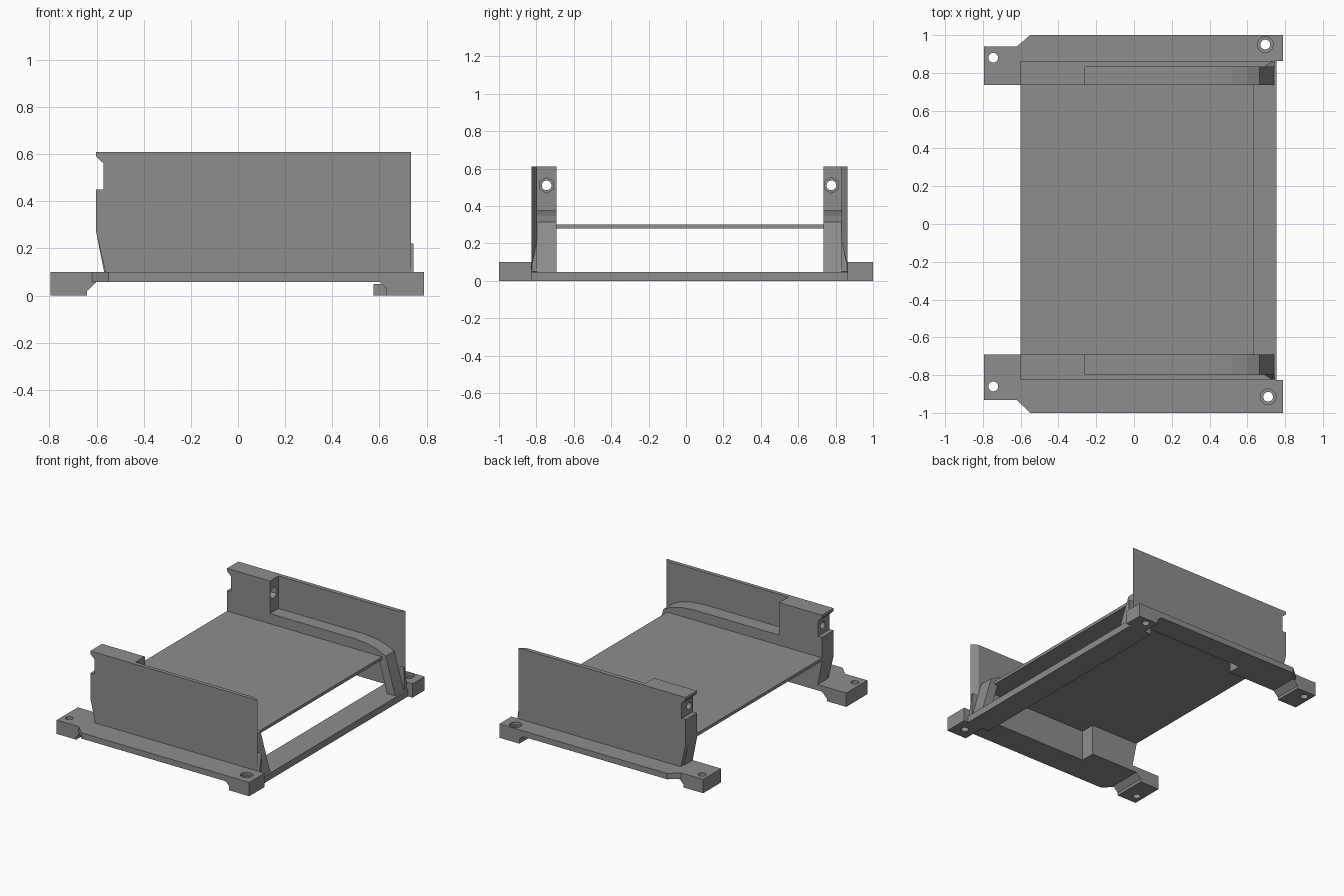
import bpy, bmesh, math
from mathutils import Vector

if "Cube" in bpy.data.objects:
    bpy.data.objects.remove(bpy.data.objects["Cube"])

grey = bpy.data.materials.new("mid_grey")
grey.diffuse_color = (0.27, 0.27, 0.27, 1)
grey.use_nodes = True
grey.node_tree.nodes["Principled BSDF"].inputs["Base Color"].default_value = grey.diffuse_color


def prism(name, pts, axis, a, b):
    """Extrude a 2D outline along an axis from a to b."""
    def place(p, d):
        return {"x": (d, p[0], p[1]), "y": (p[0], d, p[1]), "z": (p[0], p[1], d)}[axis]
    bm = bmesh.new()
    lo = [bm.verts.new(place(p, a)) for p in pts]
    hi = [bm.verts.new(place(p, b)) for p in pts]
    n = len(pts)
    bm.faces.new(lo)
    bm.faces.new(hi)
    for i in range(n):
        j = (i + 1) % n
        bm.faces.new((lo[i], lo[j], hi[j], hi[i]))
    bmesh.ops.recalc_face_normals(bm, faces=bm.faces)
    me = bpy.data.meshes.new(name)
    bm.to_mesh(me)
    bm.free()
    me.materials.append(grey)
    ob = bpy.data.objects.new(name, me)
    bpy.context.collection.objects.link(ob)
    return ob


def box(name, x0, x1, y0, y1, z0, z1):
    return prism(name, [(x0, y0), (x1, y0), (x1, y1), (x0, y1)], "z", z0, z1)


def ring(u, v, r, n, turn=0):
    return [(u + r * math.cos(turn + math.tau * k / n),
             v + r * math.sin(turn + math.tau * k / n)) for k in range(n)]


def cut(ob, cutter):
    """Subtract the cutter and discard it."""
    m = ob.modifiers.new("cut", "BOOLEAN")
    m.operation, m.solver, m.object = "DIFFERENCE", "EXACT", cutter
    cutter.hide_render = True
    bpy.context.view_layer.objects.active = ob
    bpy.ops.object.modifier_apply(modifier=m.name)
    bpy.data.objects.remove(cutter)


def side(tag, s, inner, pocket, outer, tab, tab_hole, rail_hole, bolt):
    i, p, o, t = s * inner, s * pocket, s * outer, s * tab

    # Base rail with a recess on its inner edge
    rail = prism(tag + "_rail", [
        (-.795, i), (-.22, i), (-.22, p), (.69, p), (.75, o), (.79, o),
        (.79, s), (-.55, s), (-.62, t), (-.795, t)], "z", .058, .10)
    # Feet with chamfered inner corners
    foot_r = prism(tag + "_right_foot", [
        (.79, 0), (.63, 0), (.63, .03), (.6, .058), (.79, .058)], "y", o, s)
    foot_l = prism(tag + "_left_foot", [
        (-.795, 0), (-.64, 0), (-.64, .02), (-.6, .058), (-.795, .058)], "y", i, t)

    # Screw holes, countersunk on the right
    for (hx, hy), parts in ((tab_hole, (rail, foot_l)), (rail_hole, (rail, foot_r))):
        for part in parts:
            cut(part, prism("hole_cutter", ring(hx, s * hy, .026, 20), "z", -.1, .2))
    cut(rail, prism("sink_cutter", ring(rail_hole[0], s * rail_hole[1], .042, 20), "z", .08, .2))

    # Outer wall with the notched left end
    left = [(-.56, .09), (-.602, .27), (-.602, .45), (-.57, .45),
            (-.57, .56), (-.602, .59), (-.602, .61)]
    prism(tag + "_wall", left + [(.69, .61), (.69, .09)], "y", o, p)
    prism(tag + "_wall_end", [(.69, p), (.735, o), (.69, o)], "z", .09, .61)

    # Inner ledge: hollow below, sloping down at the right end
    prism(tag + "_ledge", [
        (-.56, .06), (-.602, .27), (-.602, .375), (.42, .375), (.52, .366),
        (.60, .346), (.665, .315), (.755, .0), (.69, .0), (.61, .28),
        (-.22, .28), (-.22, .06)], "y", p, i)
    # Flared web between ledge end and wall
    prism(tag + "_flare", [(p, .05), (p, .22), (o, .08), (o, .05)], "x", .66, .745)

    # Bolt block with cross hole and hexagonal nut pocket
    block = prism(tag + "_bolt_block", [
        (-.602, .37), (-.602, .45), (-.57, .45), (-.57, .56), (-.602, .59),
        (-.602, .61), (-.26, .61), (-.26, .37)], "y", p, i)
    cut(block, prism("bolt_cutter", ring(s * bolt, .51, .026, 20), "x", -.8, 0))
    cut(block, prism("nut_cutter", ring(s * bolt, .51, .042, 6, math.pi / 6), "x", -.31, 0))


side("front", -1, .692, .797, .825, .932, (-.745, .86), (.71, .915), .745)
side("back", 1, .735, .832, .863, .94, (-.745, .88), (.695, .95), .777)

# Floor plate and lower cross bar
box("floor_plate", -.602, .635, -.70, .742, .28, .302)
box("cross_bar", .575, .755, -.825, .863, 0, .048)
